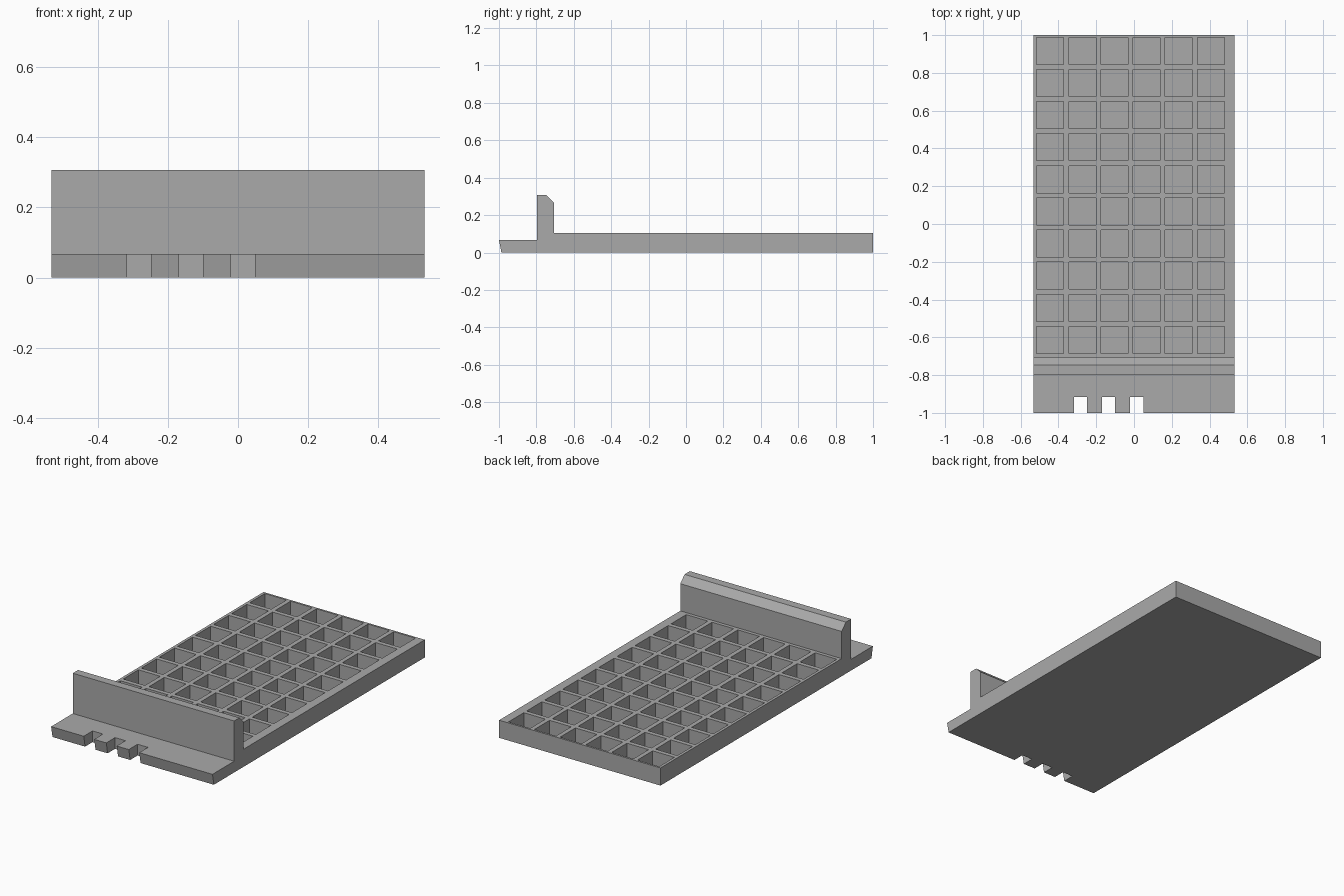
import bpy, bmesh
from mathutils import Matrix, Vector

if "Cube" in bpy.data.objects:
    bpy.data.objects.remove(bpy.data.objects["Cube"])

HALF_W = 0.532

grey = bpy.data.materials.new("plain grey")
grey.diffuse_color = (0.40, 0.40, 0.40, 1)
grey.use_nodes = True
grey.node_tree.nodes["Principled BSDF"].inputs["Base Color"].default_value = grey.diffuse_color


def add_mesh(name, bm):
    bmesh.ops.recalc_face_normals(bm, faces=bm.faces[:])
    me = bpy.data.meshes.new(name)
    bm.to_mesh(me)
    bm.free()
    ob = bpy.data.objects.new(name, me)
    bpy.context.collection.objects.link(ob)
    me.materials.append(grey)
    return ob


def add_box(bm, lo, hi):
    lo, hi = Vector(lo), Vector(hi)
    m = Matrix.Translation((lo + hi) / 2) @ Matrix.Diagonal((*(hi - lo), 1))
    bmesh.ops.create_cube(bm, size=1, matrix=m)


# Tray body: side profile (y, z) with front lip, chamfered wall and plate
profile = [(-0.987, 0), (1, 0), (1, 0.105), (-0.706, 0.105), (-0.706, 0.267),
           (-0.746, 0.307), (-0.796, 0.307), (-0.796, 0.067), (-1, 0.067)]
bm = bmesh.new()
side = bm.faces.new([bm.verts.new((-HALF_W, y, z)) for y, z in profile])
ext = bmesh.ops.extrude_face_region(bm, geom=[side], use_keep_orig=True)
moved = [v for v in ext["geom"] if isinstance(v, bmesh.types.BMVert)]
bmesh.ops.translate(bm, verts=moved, vec=(2 * HALF_W, 0, 0))
tray = add_mesh("tray", bm)

# Cutter: 6 x 10 grid of square pockets and three notches in the front lip
bm = bmesh.new()
PITCH, SIZE, FLOOR = 0.170, 0.143, 0.02
for col in range(6):
    for row in range(10):
        x, y = -0.515 + col * PITCH, -0.685 + row * PITCH
        add_box(bm, (x, y, FLOOR), (x + SIZE, y + SIZE, 0.15))
for i in range(3):
    x = -0.317 + i * 0.1485
    add_box(bm, (x, -1.1, -0.1), (x + 0.069, -0.917, 0.2))
cutter = add_mesh("pocket_cutter", bm)
cutter.hide_render = True
cutter.hide_set(True)

cut = tray.modifiers.new("pockets", "BOOLEAN")
cut.operation = "DIFFERENCE"
cut.solver = "EXACT"
cut.object = cutter
